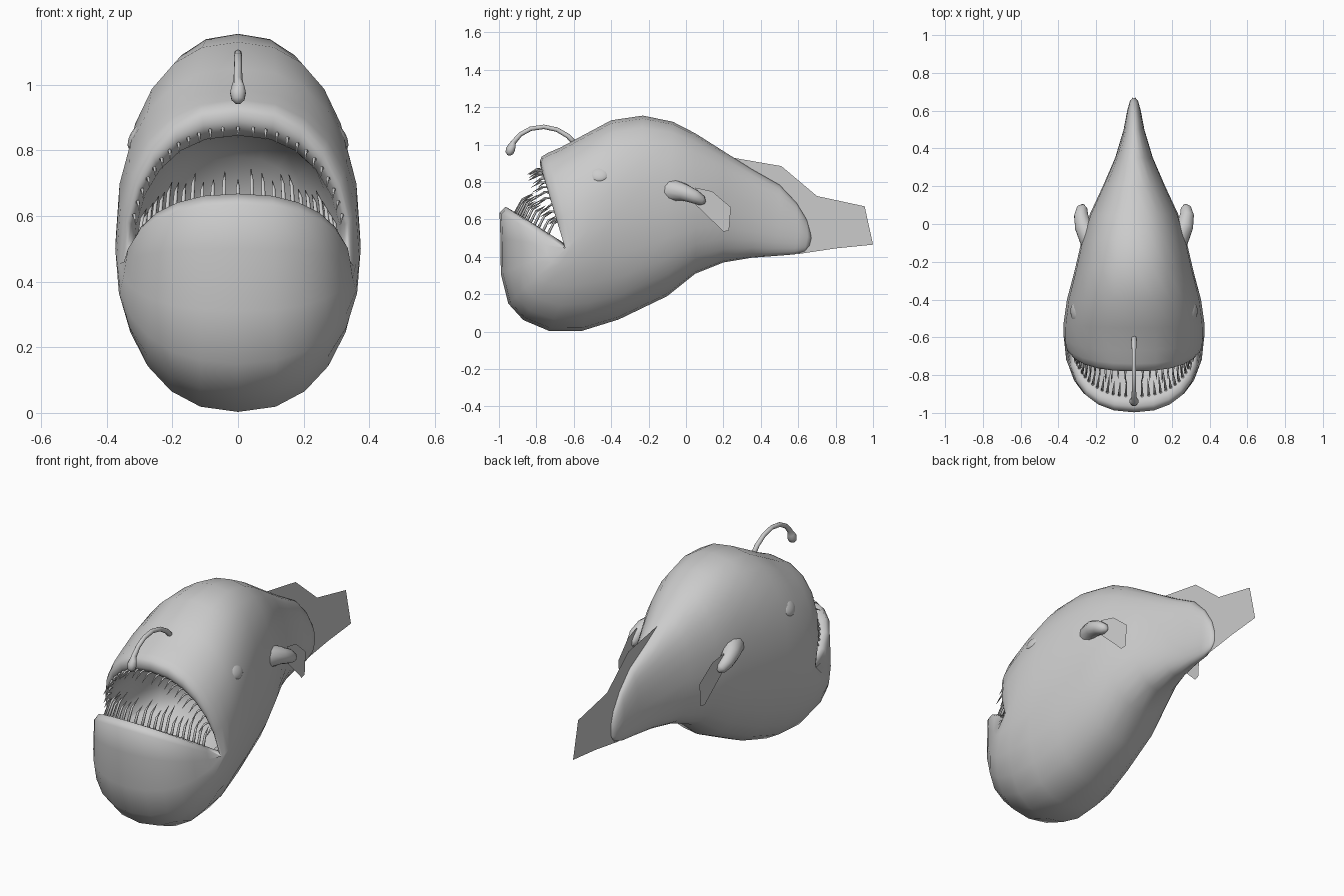
import bpy, bmesh, math, random
from mathutils import Vector

if "Cube" in bpy.data.objects:
    bpy.data.objects.remove(bpy.data.objects["Cube"])

random.seed(4)

def make(name, bm, angle=180):
    bmesh.ops.recalc_face_normals(bm, faces=bm.faces[:])
    me = bpy.data.meshes.new(name)
    bm.to_mesh(me)
    bm.free()
    ob = bpy.data.objects.new(name, me)
    bpy.context.collection.objects.link(ob)
    bpy.ops.object.select_all(action='DESELECT')
    ob.select_set(True)
    bpy.context.view_layer.objects.active = ob
    bpy.ops.object.shade_smooth_by_angle(angle=math.radians(angle))
    return ob

def loft(bm, rings):
    """Skin a list of closed point rings and cap both ends."""
    vs = [[bm.verts.new(p) for p in r] for r in rings]
    n = len(vs[0])
    for a, b in zip(vs, vs[1:]):
        for i in range(n):
            bm.faces.new((a[i], a[(i + 1) % n], b[(i + 1) % n], b[i]))
    bm.faces.new(vs[0])
    bm.faces.new(vs[-1])

def tube(bm, pts, radii, n=8):
    pts = [Vector(p) for p in pts]
    rings = []
    for i, p in enumerate(pts):
        d = (pts[min(i + 1, len(pts) - 1)] - pts[max(i - 1, 0)]).normalized()
        u = d.cross(Vector((0.3, 0.1, 1)) if abs(d.z) < 0.9 else Vector((1, 0, 0))).normalized()
        v = d.cross(u)
        rings.append([p + radii[i] * (u * math.cos(2 * math.pi * k / n) + v * math.sin(2 * math.pi * k / n))
                      for k in range(n)])
    loft(bm, rings)

def ring_point(sec, a):
    """Point on a bent super-ellipse: top (y,z), side (x,y,z), bottom (y,z)."""
    t, s, b = sec
    c, sn = math.cos(a), math.sin(a)
    k = abs(c) ** (2 / 2.3)
    end = t if c > 0 else b
    x = s[0] * math.copysign(abs(sn) ** (2 / 2.3), sn)
    return Vector((x, s[1] + (end[0] - s[1]) * k, s[2] + (end[1] - s[2]) * k))

# Body: sections from tail to lips, then back inside as the mouth cavity
LIP_UP, LIP_IN = ((-.765, .865), (.335, -.64, .445), (-.965, .668)), ((-.72, .845), (.32, -.615, .45), (-.915, .64))
sections = [
    ((.665, .53), (.006, .67, .5), (.66, .46)),
    ((.645, .6), (.022, .65, .51), (.635, .43)),
    ((.59, .69), (.036, .6, .54), (.58, .413)),
    ((.5, .785), (.055, .5, .56), (.48, .405)),
    ((.35, .87), (.1, .35, .6), (.35, .395)),
    ((.2, .965), (.165, .2, .65), (.2, .37)),
    ((.05, 1.06), (.235, .05, .66), (.05, .31)),
    ((-.07, 1.122), (.28, -.1, .64), (-.1, .19)),
    ((-.23, 1.155), (.315, -.25, .6), (-.36, .065)),
    ((-.4, 1.13), (.355, -.4, .58), (-.56, .003)),
    ((-.55, 1.05), (.372, -.52, .54), (-.73, .003)),
    ((-.67, .985), (.374, -.585, .5), (-.87, .062)),
    ((-.74, .955), (.37, -.615, .47), (-.95, .15)),
    ((-.772, .935), (.36, -.632, .455), (-.99, .31)),
    ((-.78, .915), (.352, -.642, .447), (-.992, .5)),
    ((-.78, .89), (.345, -.645, .442), (-.997, .635)),
    LIP_UP, LIP_IN,
    ((-.58, .86), (.3, -.52, .45), (-.8, .42)),
    ((-.4, .78), (.22, -.38, .5), (-.5, .3)),
    ((-.33, .62), (.06, -.32, .54), (-.34, .46)),
]
N = 24
bm = bmesh.new()
loft(bm, [[ring_point(s, 2 * math.pi * i / N) for i in range(N)] for s in sections])
make("body", bm)

# Teeth: thin curved spikes along both jaws
bm = bmesh.new()
for i in range(25):
    f = (i - 12) / 12
    # upper row leans forward and down
    p = ring_point(LIP_UP, f * 1.25) + Vector((0, .03, 0))
    L = random.uniform(.07, .12)
    out = Vector((-.1 * f, -1, 0))
    tube(bm, [p, p + out * L * .55 + Vector((0, 0, .004)), p + out * L + Vector((0, 0, -.025))],
         [.007, .0055, .001], 6)
    # lower row curves inward and up
    p = ring_point(LIP_IN, math.pi + f * 1.2) + Vector((0, 0, -.01))
    L = random.uniform(.09, .14)
    inn = Vector((p.x * -.6, .75, 0))
    tube(bm, [p, p + inn * L * .4 + Vector((0, 0, L * .6)), p + inn * L + Vector((0, 0, L * .85))],
         [.008, .006, .001], 6)
make("teeth", bm)

# Lure: arched stalk with a bulb at the tip
bm = bmesh.new()
path = [(-.58, .99), (-.63, 1.045), (-.69, 1.08), (-.76, 1.095), (-.83, 1.085), (-.885, 1.055),
        (-.92, 1.015), (-.93, .995), (-.938, .975), (-.945, .955), (-.948, .942)]
tube(bm, [(0, y, z) for y, z in path],
     [.015, .013, .012, .012, .012, .012, .014, .02, .025, .021, .007], 10)
make("lure", bm)

# Eyes
for s in (-1, 1):
    bm = bmesh.new()
    bmesh.ops.create_uvsphere(bm, u_segments=16, v_segments=10, radius=1)
    e = make("eye", bm)
    e.scale = (.022, .052, .044)
    e.location = (s * .308, -.465, .84)
    e.rotation_euler = (0, -s * math.radians(28), -s * math.radians(4))

def plate(name, pts):
    bm = bmesh.new()
    bm.faces.new([bm.verts.new(p) for p in pts])
    return make(name, bm, 30)

# Pectoral fins: fleshy stalk and flat blade
for s in (-1, 1):
    bm = bmesh.new()
    tube(bm, [(s * x, y, z) for x, y, z in
              [(.17, -.14, .75), (.235, -.07, .755), (.27, -.01, .745), (.28, .045, .722), (.275, .085, .7), (.27, .1, .69)]],
         [.085, .062, .046, .038, .028, .01], 12)
    make("fin_stalk", bm)
    outline = [(.05, .77), (.14, .75), (.24, .665), (.23, .54), (.2, .535), (.05, .68)]
    plate("pectoral_fin", [(s * (.275 - .1 * y), y, z) for y, z in outline])

# Tail fin: single flat sheet on the centre line
plate("tail_fin", [(0, y, z) for y, z in
      [(.25, .93), (.51, .885), (.7, .725), (.955, .67), (1.0, .465), (.8, .445), (.6, .415), (.4, .5)]])
